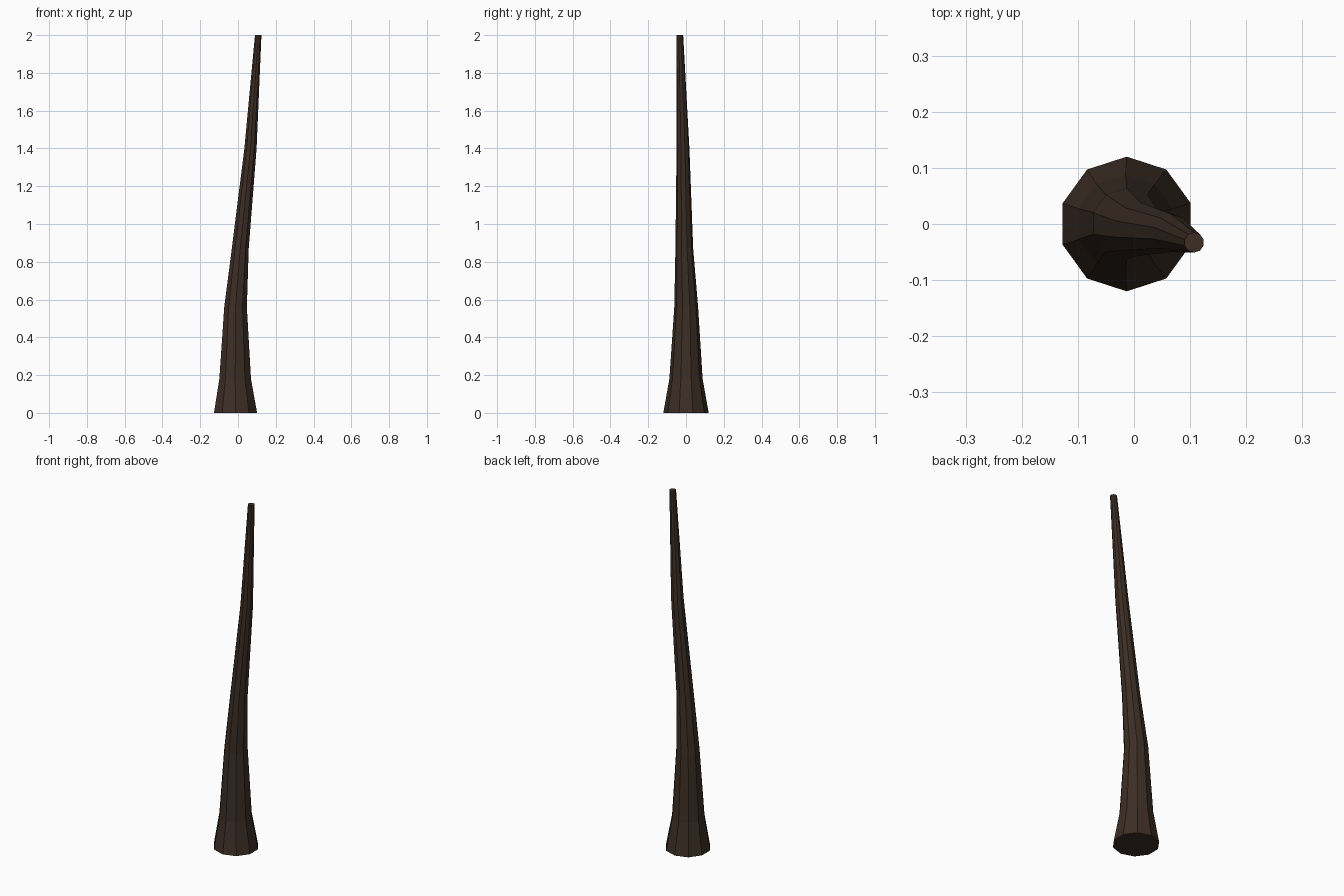
import bpy, bmesh, math

if "Cube" in bpy.data.objects:
    bpy.data.objects.remove(bpy.data.objects["Cube"])

SIDES = 10
# Trunk cross-sections from the flared foot to the tip: x, y, z, radius
RINGS = [
    (-0.013, 0.000, 0.00, 0.120),
    (-0.015, 0.000, 0.18, 0.088),
    (-0.013, 0.001, 0.56, 0.063),
    (0.012, -0.009, 0.87, 0.047),
    (0.066, -0.016, 1.40, 0.034),
    (0.107, -0.033, 2.00, 0.018),
]

# Loft the rings into one flat-faced, capped trunk
bm = bmesh.new()
loops = []
for x, y, z, r in RINGS:
    angles = [math.pi / 2 + math.tau * i / SIDES for i in range(SIDES)]
    loops.append([bm.verts.new((x + r * math.cos(a), y + r * math.sin(a), z)) for a in angles])
for low, high in zip(loops, loops[1:]):
    for i in range(SIDES):
        j = (i + 1) % SIDES
        bm.faces.new((low[i], low[j], high[j], high[i]))
bm.faces.new(loops[0][::-1])
bm.faces.new(loops[-1])

mesh = bpy.data.meshes.new("tree_trunk")
bm.to_mesh(mesh)
bm.free()
trunk = bpy.data.objects.new("tree_trunk", mesh)
bpy.context.collection.objects.link(trunk)

# Dark bark
bark = bpy.data.materials.new("dark_bark")
bark.diffuse_color = (0.045, 0.027, 0.018, 1)
bark.use_nodes = True
bark.node_tree.nodes["Principled BSDF"].inputs["Base Color"].default_value = bark.diffuse_color
mesh.materials.append(bark)
